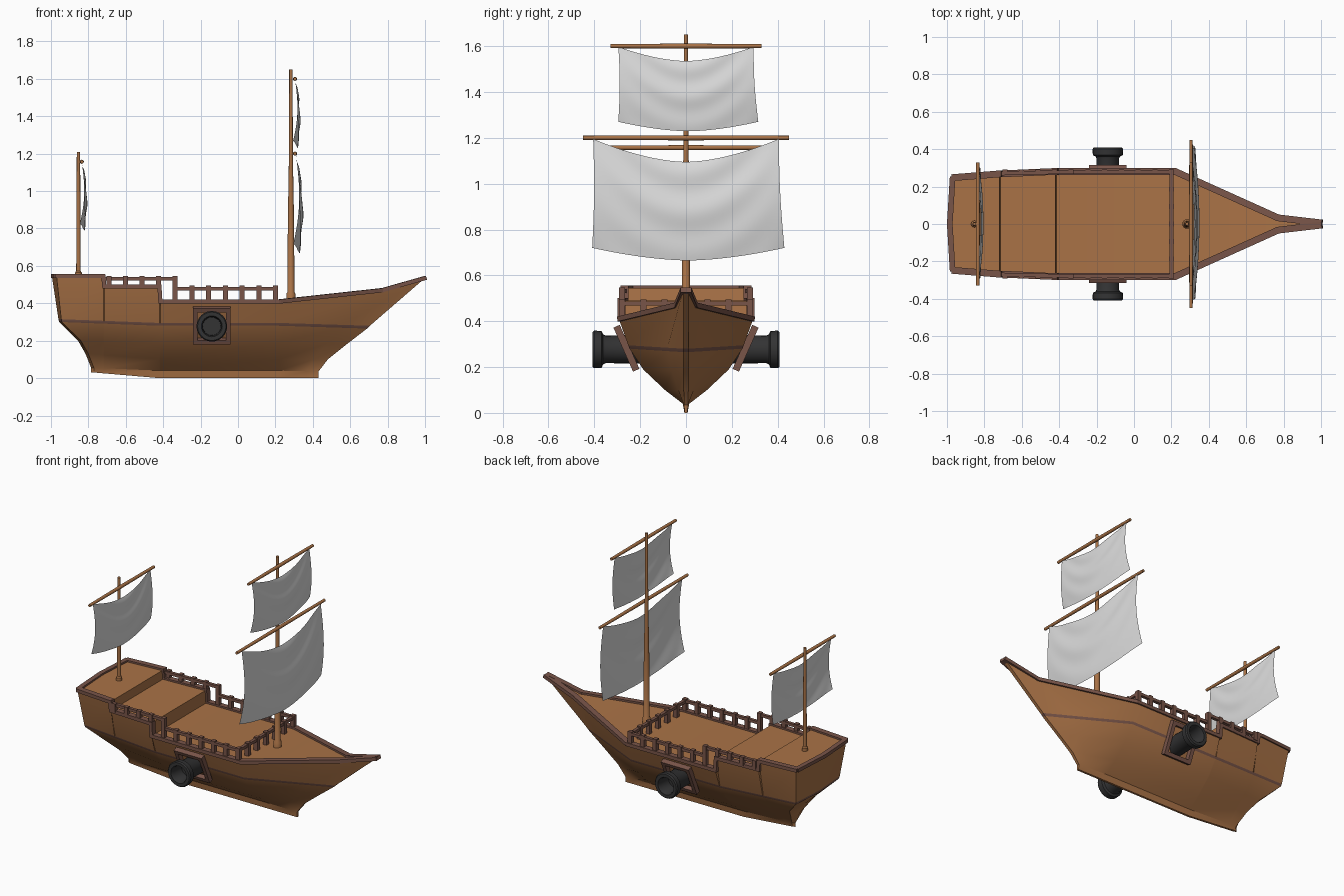
import bpy, bmesh, math
from mathutils import Matrix, Vector

if "Cube" in bpy.data.objects:
    bpy.data.objects.remove(bpy.data.objects["Cube"])


def material(name, rgb):
    m = bpy.data.materials.new(name)
    m.use_nodes = True
    m.diffuse_color = (*rgb, 1)
    m.node_tree.nodes["Principled BSDF"].inputs["Base Color"].default_value = (*rgb, 1)
    return m


WOOD = material("warm wood", (0.40, 0.17, 0.062))
TRIM = material("dark trim wood", (0.19, 0.09, 0.066))
CANVAS = material("grey canvas", (0.72, 0.72, 0.72))
IRON = material("black iron", (0.033, 0.033, 0.034))


def finish(name, bm, mats, smooth=None, recalc=True):
    if recalc:
        bmesh.ops.recalc_face_normals(bm, faces=bm.faces)
    mesh = bpy.data.meshes.new(name)
    bm.to_mesh(mesh)
    bm.free()
    for m in mats:
        mesh.materials.append(m)
    ob = bpy.data.objects.new(name, mesh)
    bpy.context.collection.objects.link(ob)
    if smooth:
        bpy.ops.object.select_all(action='DESELECT')
        ob.select_set(True)
        bpy.context.view_layer.objects.active = ob
        bpy.ops.object.shade_smooth_by_angle(angle=math.radians(smooth))
    return ob


def beam(bm, a, b, width, height, up=(0, 0, 1), extra=0.0):
    """Box running from a to b, with its height along up."""
    a, b = Vector(a), Vector(b)
    along = (b - a).normalized()
    side = Vector(up).cross(along).normalized()
    top = along.cross(side)
    rot = Matrix((along, side, top)).transposed().to_4x4()
    size = Matrix.Diagonal(((b - a).length + extra, width, height, 1))
    bmesh.ops.create_cube(bm, size=1, matrix=Matrix.Translation((a + b) / 2) @ rot @ size)


def lathe(name, profile, matrix, mat, segments=16):
    """Turn (radius, height) pairs around z, capping both ends."""
    bm = bmesh.new()
    rings = []
    for r, h in profile:
        angles = [2 * math.pi * k / segments for k in range(segments)]
        rings.append([bm.verts.new(matrix @ Vector((r * math.cos(t), r * math.sin(t), h))) for t in angles])
    for lo, hi in zip(rings, rings[1:]):
        for k in range(segments):
            j = (k + 1) % segments
            bm.faces.new((lo[k], lo[j], hi[j], hi[k]))
    bm.faces.new(rings[0])
    bm.faces.new(rings[-1])
    return finish(name, bm, [mat], 35)


def lerp(a, b, t):
    return a + (b - a) * t


# Hull lines: stations along the sheer, then rows from stripe down to keel
STATIONS = [-0.97, -0.72, -0.715, -0.42, -0.415, 0.22, 0.77, 1.0]
SHEER_Z = [0.545, 0.545, 0.49, 0.49, 0.41, 0.41, 0.47, 0.535]
SHEER_Y = [0.26, 0.28, 0.28, 0.293, 0.293, 0.293, 0.045, 0.012]
# stern x, y, z; middle y, z; stem x, y, z
ROWS = [
    (-0.945, 0.225, 0.315, 0.252, 0.295, 0.705, 0.01, 0.28),
    (-0.942, 0.22, 0.30, 0.246, 0.28, 0.69, 0.01, 0.265),
    (-0.84, 0.14, 0.20, 0.187, 0.19, 0.58, 0.01, 0.18),
    (-0.80, 0.07, 0.13, 0.092, 0.10, 0.48, 0.01, 0.10),
    (-0.77, 0.014, 0.055, 0.014, 0.04, 0.43, 0.008, 0.035),
    (-0.77, 0.007, 0.03, 0.007, 0.0, 0.43, 0.007, 0.0),
]


def row_point(row, i):
    ax, ay, az, my, mz, fx, fy, fz = row
    x = STATIONS[i]
    if i == 0:
        return Vector((ax, ay, az))
    if x <= 0.22:
        t = min(1, (x - ax) / (-0.42 - ax))
        return Vector((x, lerp(ay, my, t), lerp(az, mz, t)))
    t = (x - 0.22) / 0.78
    return Vector((lerp(0.22, fx, t), lerp(my, fy, t), lerp(mz, fz, t)))


sheer = [Vector(p) for p in zip(STATIONS, SHEER_Y, SHEER_Z)]
count = len(STATIONS)
columns = [[sheer[i]] + [row_point(r, i) for r in ROWS] for i in range(count)]

bm = bmesh.new()
port = [[bm.verts.new(p) for p in c] for c in columns]
starboard = [[bm.verts.new((p.x, -p.y, p.z)) for p in c] for c in columns]
stern = [bm.verts.new((p.x - (0.025 if k == 0 else 0.015), 0, p.z)) for k, p in enumerate(columns[0])]
ring = starboard[::-1] + [stern] + port
for n, col in enumerate(ring):
    nxt = ring[(n + 1) % len(ring)]
    for k in range(len(ROWS)):
        face = bm.faces.new((col[k], nxt[k], nxt[k + 1], col[k + 1]))
        face.material_index = 1 if k == 1 else 0
# Stepped deck and keel sole
for k in (0, -1):
    bm.faces.new((stern[k], port[0][k], starboard[0][k]))
    for i in range(count - 1):
        bm.faces.new((port[i][k], port[i + 1][k], starboard[i + 1][k], starboard[i][k]))
finish("hull", bm, [WOOD, TRIM], 28)

# Gunwale trim following the sheer
bm = bmesh.new()
for s in (1, -1):
    pts = [Vector((p.x, s * max(p.y - 0.012, 0.006), p.z)) for p in sheer]
    for a, b in zip(pts, pts[1:]):
        steep = abs(b.z - a.z) > abs(b.x - a.x)
        if steep:
            beam(bm, a, b, 0.036, 0.022, up=(1, 0, 0), extra=0.02)
        else:
            beam(bm, a, b, 0.036, 0.022, extra=0.012)
    beam(bm, pts[0], (-0.985, 0, 0.545), 0.03, 0.022, extra=0.012)
finish("gunwale", bm, [TRIM])

# Railings: quarterdeck, waist, and the crossing rail
bm = bmesh.new()
for s in (1, -1):
    y = s * 0.279
    beam(bm, (-0.72, s * 0.27, 0.532), (-0.33, y, 0.532), 0.02, 0.018)
    for k in range(5):
        x = -0.69 + 0.0885 * k
        foot = 0.49 if x < -0.42 else 0.41
        beam(bm, (x, y, foot), (x, y, 0.546), 0.026, 0.026, up=(1, 0, 0))
    beam(bm, (-0.33, y, 0.478), (0.21, y, 0.478), 0.02, 0.018)
    for k in range(1, 7):
        x = -0.336 + 0.0895 * k
        beam(bm, (x, y, 0.41), (x, y, 0.494), 0.026, 0.026, up=(1, 0, 0))
beam(bm, (0.2, -0.28, 0.478), (0.2, 0.28, 0.478), 0.02, 0.018)
for k in range(1, 6):
    y = -0.279 + 0.093 * k
    beam(bm, (0.2, y, 0.41), (0.2, y, 0.494), 0.026, 0.026, up=(1, 0, 0))
finish("railings", bm, [TRIM])

# Gun ports and cannons on both sides
for s, side in ((1, "left"), (-1, "right")):
    centre = Vector((-0.14, s * 0.26, 0.282))
    rise = Vector((0, s * 0.038, 0.085))
    run = Vector((0.088, 0, 0))
    normal = run.cross(rise)
    bm = bmesh.new()
    for d in (1, -1):
        beam(bm, centre + d * rise - run, centre + d * rise + run, 0.024, 0.03, up=normal, extra=0.024)
        beam(bm, centre + d * run - rise, centre + d * run + rise, 0.024, 0.03, up=normal)
    finish("gun_port_" + side, bm, [TRIM])
    turn = Matrix.Translation((-0.14, 0, 0.277)) @ Matrix.Rotation(-s * math.pi / 2, 4, 'X')
    lathe("cannon_" + side, [(0.062, 0.19), (0.06, 0.35), (0.066, 0.362), (0.08, 0.368), (0.082, 0.4),
                             (0.076, 0.408), (0.056, 0.408), (0.05, 0.395), (0.048, 0.31)], turn, IRON, 24)

# Masts
lathe("main_mast", [(0.025, 0.405), (0.025, 0.45), (0.019, 0.46), (0.0165, 0.85), (0.012, 1.1),
                    (0.01, 1.3), (0.009, 1.65)], Matrix.Translation((0.283, 0, 0)), WOOD)
lathe("rear_mast", [(0.018, 0.54), (0.018, 0.565), (0.012, 0.572), (0.009, 1.21)],
      Matrix.Translation((-0.853, 0, 0)), WOOD)


def yard(name, x, z, half):
    turn = Matrix.Translation((x, 0, z)) @ Matrix.Rotation(math.pi / 2, 4, 'X')
    lathe(name, [(0.009, -half), (0.011, 0), (0.009, half)], turn, WOOD, 12)


def sail(name, x0, top, drop, half, sag, scale):
    """Hanging cloth with a drooping head and swag folds."""
    bm = bmesh.new()
    cols, rows = 36, 36
    grid = []
    for j in range(rows + 1):
        v = j / rows
        line = []
        for i in range(cols + 1):
            u = 2 * i / cols - 1
            belly = 1 - abs(u) ** 1.7
            fold = math.sin(15 * (v + 0.42 * u * u)) * (1 - u * u) * (1 - 0.6 * v)
            x = x0 + scale * (0.018 * math.sin(math.pi * v) + 0.018 * belly
                              - 0.014 * v ** 4 * u ** 4 + 0.006 * fold)
            y = half * u * (1 + 0.035 * v) + 0.01 * v + 0.006 * math.sin(math.pi * v) * -u
            z = top - v * drop - belly * lerp(sag, 0.055 * scale, v)
            line.append(bm.verts.new((x, y, z)))
        grid.append(line)
    for a, b in zip(grid, grid[1:]):
        for i in range(cols):
            bm.faces.new((a[i], b[i], b[i + 1], a[i + 1]))
    finish(name, bm, [CANVAS], 60, recalc=False)


# Yards and their sails
yard("main_yard", 0.305, 1.2, 0.45)
yard("top_yard", 0.305, 1.6, 0.33)
yard("rear_yard", -0.835, 1.157, 0.33)
sail("main_sail", 0.31, 1.195, 0.475, 0.405, 0.1, 1.0)
sail("top_sail", 0.305, 1.597, 0.327, 0.295, 0.062, 0.75)
sail("rear_sail", -0.835, 1.154, 0.327, 0.295, 0.062, 0.75)
